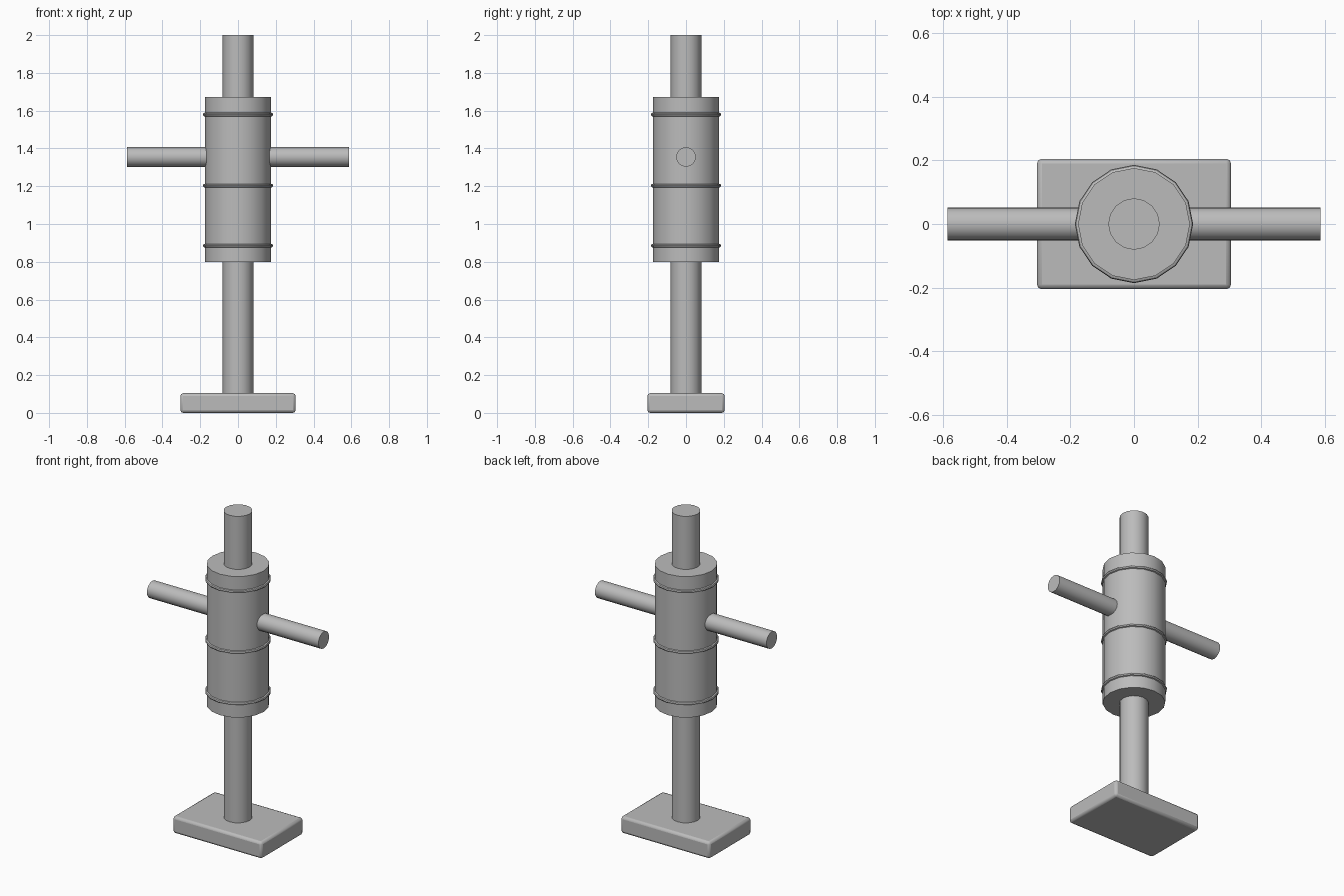
import bpy
import math

if "Cube" in bpy.data.objects:
    bpy.data.objects.remove(bpy.data.objects["Cube"], do_unlink=True)

GREY = (0.5, 0.5, 0.5, 1.0)
steel = bpy.data.materials.new("plain_grey")
steel.use_nodes = True
steel.diffuse_color = GREY
steel.node_tree.nodes["Principled BSDF"].inputs["Base Color"].default_value = GREY


def finish(name):
    """Name the active object, colour it and smooth its round sides."""
    part = bpy.context.object
    part.name = name
    part.data.materials.append(steel)
    bpy.ops.object.shade_smooth_by_angle(angle=math.radians(35))
    return part


def rod(name, radius, start, end, sides=16, along_x=False):
    """Upright cylinder from start to end, or one lying along x at body height."""
    middle = (start + end) / 2
    bpy.ops.mesh.primitive_cylinder_add(
        vertices=sides, radius=radius, depth=end - start,
        location=(middle, 0, HANDLE_Z) if along_x else (0, 0, middle),
        rotation=(0, math.pi / 2, 0) if along_x else (0, 0, 0))
    return finish(name)


BASE_TOP = 0.104
HANDLE_Z = 1.355
BODY_RADIUS = 0.176

# Foot plate with softened edges
bpy.ops.mesh.primitive_cube_add(size=1, location=(0, 0, BASE_TOP / 2))
plate = bpy.context.object
plate.scale = (0.61, 0.41, BASE_TOP)
bpy.ops.object.transform_apply(location=False, rotation=False, scale=True)
bevel = plate.modifiers.new("soft_edges", "BEVEL")
bevel.width = 0.015
bevel.segments = 2
finish("foot_plate")

# Central shaft, thick body and cross handle
rod("shaft", 0.081, BASE_TOP - 0.02, 2.0)
rod("body", BODY_RADIUS, 0.8, 1.672)
rod("cross_handle", 0.052, -0.587, 0.587, along_x=True)

# Raised bands around the body
for name, height in (("lower", 0.885), ("middle", 1.203), ("upper", 1.579)):
    bpy.ops.mesh.primitive_torus_add(
        major_segments=16, minor_segments=8, major_radius=BODY_RADIUS,
        minor_radius=0.01, location=(0, 0, height))
    finish(name + "_band")
